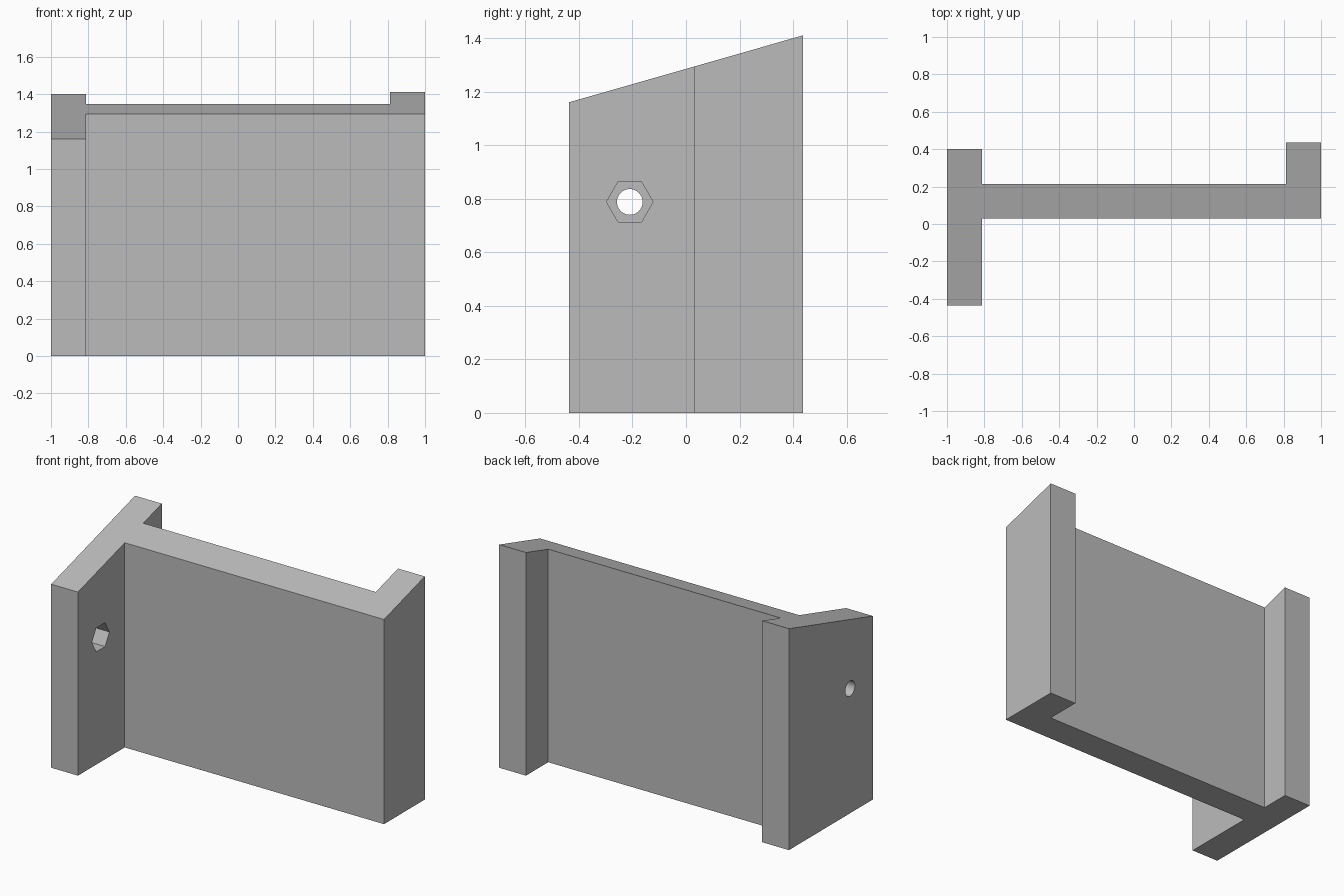
import bpy
import bmesh
from math import pi, radians
from mathutils import Matrix

cube = bpy.data.objects.get("Cube")
if cube:
    bpy.data.objects.remove(cube, do_unlink=True)

grey = bpy.data.materials.new("plain grey")
grey.use_nodes = True
colour = (0.5, 0.5, 0.5, 1)
grey.diffuse_color = colour
grey.node_tree.nodes["Principled BSDF"].inputs["Base Color"].default_value = colour


def make_object(name, bm):
    bmesh.ops.recalc_face_normals(bm, faces=bm.faces)
    mesh = bpy.data.meshes.new(name)
    bm.to_mesh(mesh)
    bm.free()
    mesh.materials.append(grey)
    obj = bpy.data.objects.new(name, mesh)
    bpy.context.collection.objects.link(obj)
    return obj


# Bracket body: plan outline raised to a top that slopes up to the back
half_depth = 0.437
web_front, web_back, side = 0.03, 0.215, 0.813
outline = [(-1, -half_depth), (-side, -half_depth), (-side, web_front),
           (1, web_front), (1, half_depth), (side, half_depth),
           (side, web_back), (-side, web_back), (-side, 0.4), (-1, 0.4)]
bm = bmesh.new()
base = bm.faces.new([bm.verts.new((x, y, 0)) for x, y in outline])
top = bmesh.ops.extrude_face_region(bm, geom=[base], use_keep_orig=True)
for v in top["geom"]:
    if isinstance(v, bmesh.types.BMVert):
        v.co.z = 1.16 + (v.co.y + half_depth) * 0.25 / (2 * half_depth)
bracket = make_object("bracket", bm)


# Bolt hole with a hexagonal nut pocket on the inner side
def drill(name, sides, radius, x0, x1):
    bm = bmesh.new()
    place = Matrix.Translation(((x0 + x1) / 2, -0.21, 0.788)) @ Matrix.Rotation(pi / 2, 4, "Y")
    bmesh.ops.create_cone(bm, cap_ends=True, segments=sides, radius1=radius,
                          radius2=radius, depth=x1 - x0, matrix=place)
    cutter = make_object(name, bm)
    cutter.hide_render = True
    cut = bracket.modifiers.new(name, "BOOLEAN")
    cut.operation = "DIFFERENCE"
    cut.solver = "EXACT"
    cut.object = cutter
    bpy.ops.object.modifier_apply(modifier=name)
    bpy.data.objects.remove(cutter, do_unlink=True)


bpy.ops.object.select_all(action="DESELECT")
bracket.select_set(True)
bpy.context.view_layer.objects.active = bracket
drill("bolt_hole", 48, 0.048, -1.1, -0.7)
drill("nut_pocket", 6, 0.087, -side - 0.1, -0.7)
bpy.ops.object.shade_smooth_by_angle(angle=radians(30))
